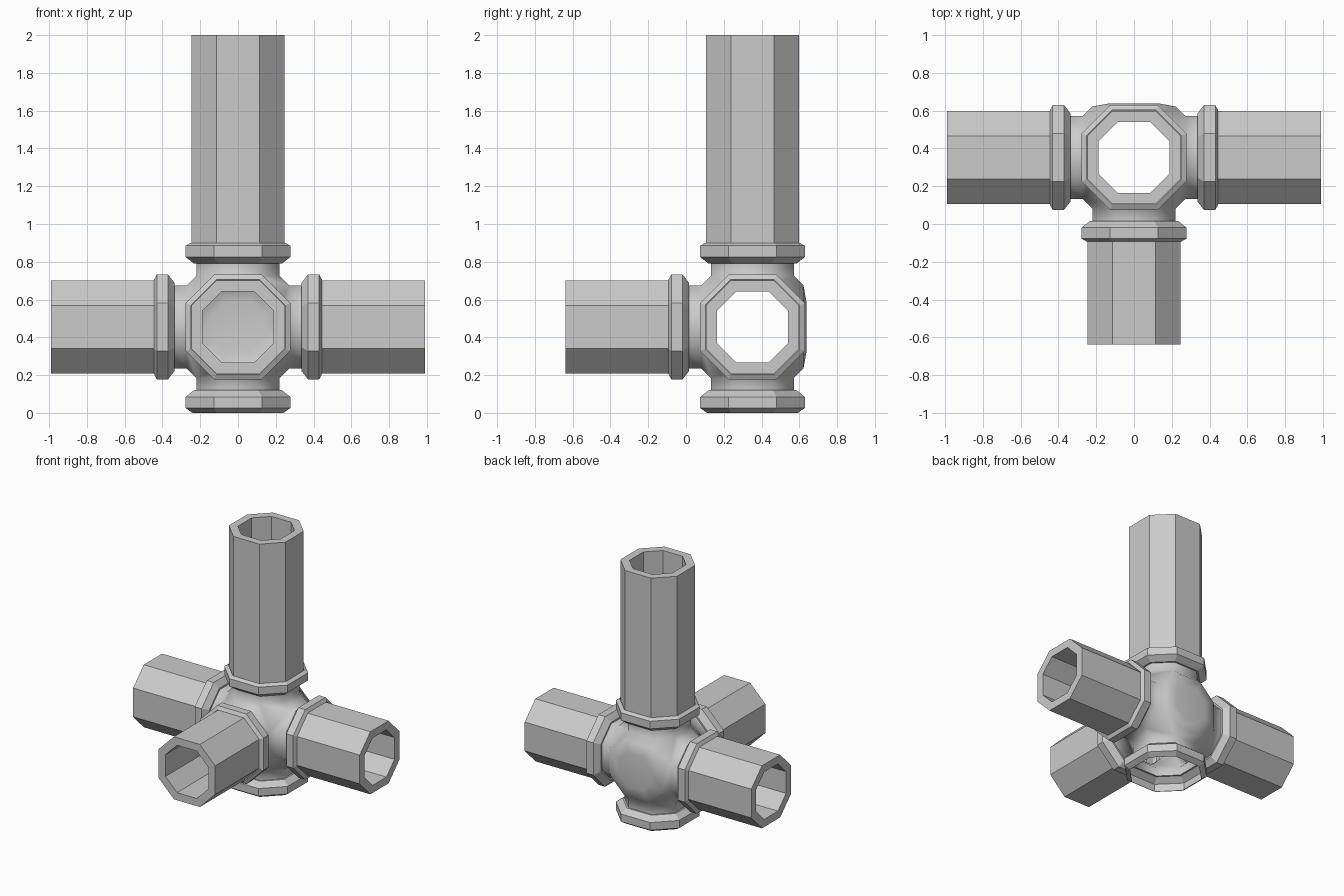
import bpy, bmesh, math
from mathutils import Vector

if "Cube" in bpy.data.objects:
    bpy.data.objects.remove(bpy.data.objects["Cube"])

CENTRE = Vector((0, 0.352, 0.455))
FLAT = 0.46          # half flat length relative to half width of the octagon
AXES = {"right": (1, 0, 0), "left": (-1, 0, 0), "front": (0, -1, 0),
        "back": (0, 1, 0), "top": (0, 0, 1), "bottom": (0, 0, -1)}


def octagon(axis, dist, half):
    """Eight points of an octagon facing along axis at a distance from the origin."""
    a = Vector(axis)
    u = Vector((a.y, a.z, a.x))
    v = a.cross(u)
    f = half * FLAT
    pts = [(half, -f), (half, f), (f, half), (-f, half),
           (-half, f), (-half, -f), (-f, -half), (f, -half)]
    return [a * dist + u * p + v * q for p, q in pts]


def loft(bm, axis, profile, cap=False, closed=False):
    """Bridge octagons through a (distance, half width) profile."""
    rings = [[bm.verts.new(p) for p in octagon(axis, d, h)] for d, h in profile]
    pairs = list(zip(rings, rings[1:]))
    if closed:
        pairs.append((rings[-1], rings[0]))
    for r0, r1 in pairs:
        for i in range(8):
            j = (i + 1) % 8
            bm.faces.new((r0[i], r0[j], r1[j], r1[i]))
    if cap:
        bm.faces.new(rings[-1])


def finish(bm, name, smooth_angle=None):
    bmesh.ops.remove_doubles(bm, verts=bm.verts, dist=0.0005)
    bmesh.ops.recalc_face_normals(bm, faces=bm.faces)
    me = bpy.data.meshes.new(name)
    bm.to_mesh(me)
    bm.free()
    ob = bpy.data.objects.new(name, me)
    ob.location = CENTRE
    bpy.context.collection.objects.link(ob)
    if smooth_angle:
        bpy.ops.object.select_all(action='DESELECT')
        ob.select_set(True)
        bpy.context.view_layer.objects.active = ob
        bpy.ops.object.shade_smooth_by_angle(angle=math.radians(smooth_angle))
    return ob


# Junction body: hull of six octagons, opened at each side
bm = bmesh.new()
for axis in AXES.values():
    for p in octagon(axis, 0.27, 0.22):
        bm.verts.new(p)
bmesh.ops.convex_hull(bm, input=bm.verts)
openings = [f for f in bm.faces
            if any(all(v.co.dot(Vector(a)) > 0.269 for v in f.verts)
                   for a in AXES.values())]
bmesh.ops.delete(bm, geom=openings, context='FACES')
bmesh.ops.dissolve_limit(bm, angle_limit=0.02, verts=bm.verts, edges=bm.edges)

# Necks on five sides, shallow domed plate on the back
for side, axis in AXES.items():
    if side == "back":
        loft(bm, axis, [(0.27, 0.22), (0.285, 0.135)], cap=True)
    else:
        loft(bm, axis, [(0.27, 0.22), (0.335, 0.22)])
finish(bm, "junction_body", 47)

# Collars and pipes
COLLAR = [(0.335, 0.22), (0.335, 0.232), (0.37, 0.277), (0.43, 0.277), (0.455, 0.24)]
PIPE_ENDS = {"right": 0.99, "left": 0.99, "front": 0.99, "top": 1.545}
for side, axis in AXES.items():
    if side == "back":
        continue
    bm = bmesh.new()
    profile = COLLAR if side == "bottom" else COLLAR[:-1] + [(0.445, 0.25)]
    loft(bm, axis, profile)
    finish(bm, side + "_collar")
    if side in PIPE_ENDS:
        end = PIPE_ENDS[side]
        bm = bmesh.new()
        loft(bm, axis, [(0.435, 0.247), (end, 0.247), (end, 0.187), (0.435, 0.187)],
             closed=True)
        finish(bm, side + "_pipe")
